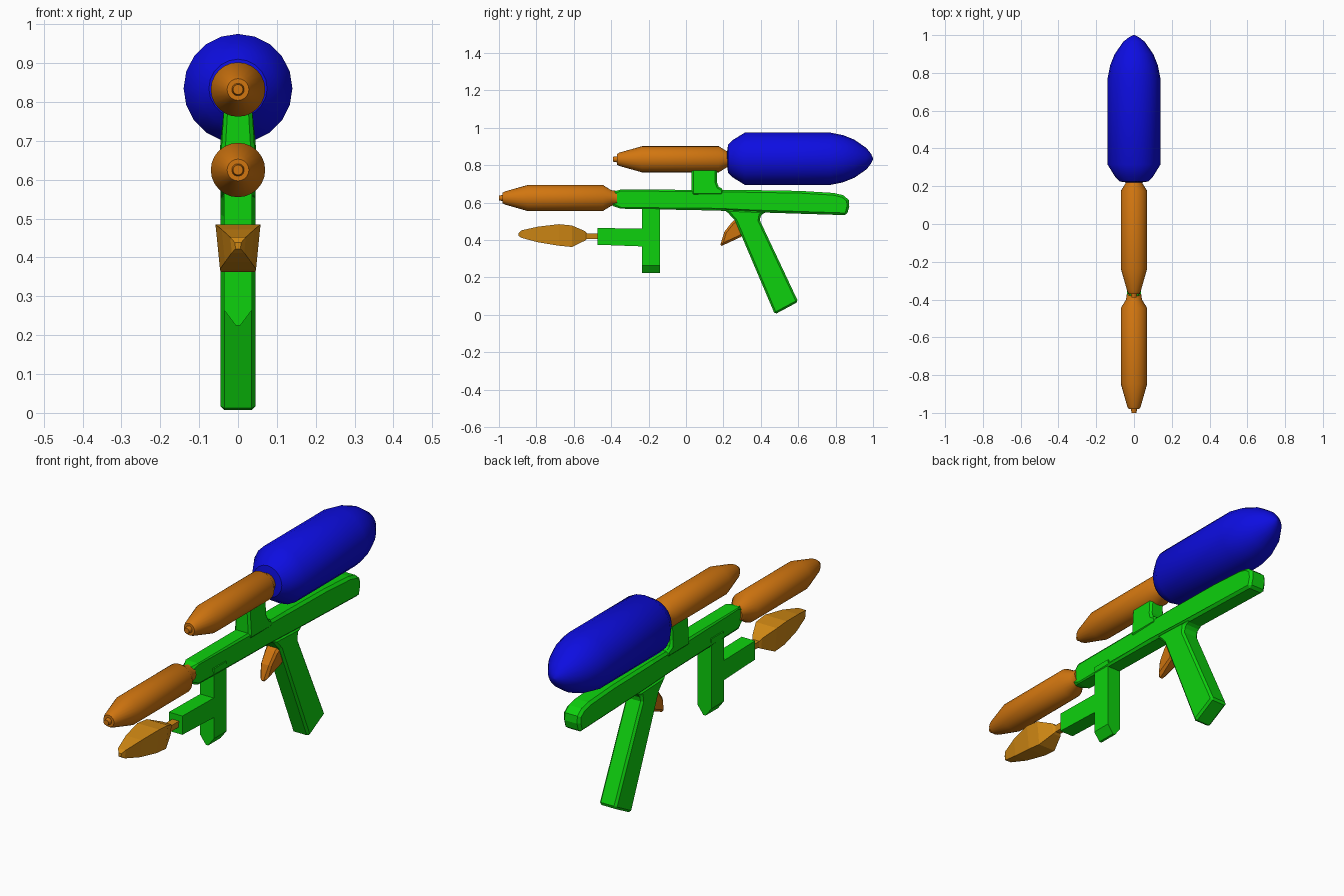
import bpy, math

if "Cube" in bpy.data.objects:
    bpy.data.objects.remove(bpy.data.objects["Cube"])


def material(name, rgb):
    m = bpy.data.materials.new(name)
    m.diffuse_color = (*rgb, 1)
    m.use_nodes = True
    m.node_tree.nodes["Principled BSDF"].inputs["Base Color"].default_value = m.diffuse_color
    return m


BLUE = material("blue", (0.004, 0.004, 0.75))
GREEN = material("green", (0.004, 0.64, 0.004))
ORANGE = material("orange", (0.64, 0.18, 0.005))
AMBER = material("amber", (0.64, 0.25, 0.007))


def make(name, verts, faces, mat, smooth=None, bevel=0):
    me = bpy.data.meshes.new(name)
    me.from_pydata(verts, [], faces)
    ob = bpy.data.objects.new(name, me)
    bpy.context.collection.objects.link(ob)
    me.materials.append(mat)
    bpy.ops.object.select_all(action='DESELECT')
    bpy.context.view_layer.objects.active = ob
    ob.select_set(True)
    bpy.ops.object.mode_set(mode='EDIT')
    bpy.ops.mesh.select_all(action='SELECT')
    bpy.ops.mesh.normals_make_consistent(inside=False)
    bpy.ops.object.mode_set(mode='OBJECT')
    if smooth:
        bpy.ops.object.shade_smooth_by_angle(angle=math.radians(smooth))
    if bevel:
        b = ob.modifiers.new("edge", 'BEVEL')
        b.width, b.segments = bevel, 1
        b.limit_method, b.angle_limit = 'ANGLE', math.radians(50)
    return ob


def loft(name, rings, mat, **kw):
    """Bridge equal-length rings and cap both ends."""
    n = len(rings[0])
    verts = [v for r in rings for v in r]
    faces = [(k * n + i, k * n + (i + 1) % n, (k + 1) * n + (i + 1) % n, (k + 1) * n + i)
             for k in range(len(rings) - 1) for i in range(n)]
    faces += [tuple(range(n)), tuple(range(len(verts) - n, len(verts)))]
    return make(name, verts, faces, mat, **kw)


def lathe(name, profile, z, sides, mat):
    """Turn (y, radius) points about a lengthwise axis."""
    rings = [[(r * math.sin(2 * math.pi * i / sides), y, z + r * math.cos(2 * math.pi * i / sides))
              for i in range(sides)] for y, r in profile]
    return loft(name, rings, mat, smooth=32)


def slab(name, pts, mat, bevel=0.01):
    """Side outline of (y, z, half width) points, thickened across x."""
    return loft(name, [[(s * w, y, z) for y, z, w in pts] for s in (-1, 1)], mat, bevel=bevel)


# Water tank
lathe("tank", [(0.22, 0.04), (0.225, 0.075), (0.25, 0.10), (0.315, 0.14), (0.77, 0.14),
               (0.84, 0.126), (0.90, 0.102), (0.965, 0.057), (0.99, 0.025), (1.0, 0.004)],
      0.835, 20, BLUE)

# Upper pump tube and lower nozzle
lathe("upper_tube", [(-0.39, 0.013), (-0.37, 0.016), (-0.37, 0.028), (-0.355, 0.036),
                     (-0.235, 0.07), (0.175, 0.07), (0.215, 0.045), (0.24, 0.04)],
      0.832, 24, ORANGE)
lathe("nozzle", [(-1.0, 0.013), (-0.98, 0.016), (-0.98, 0.028), (-0.965, 0.036),
                 (-0.845, 0.07), (-0.445, 0.07), (-0.40, 0.042), (-0.37, 0.038)],
      0.625, 24, ORANGE)

# Main body with tapered front and rounded tail
W = 0.045
slab("body", [(-0.40, 0.655, 0.022), (-0.35, 0.67, W), (0.31, 0.668, W), (0.61, 0.663, W),
              (0.79, 0.652, W), (0.84, 0.64, W), (0.87, 0.615, W), (0.873, 0.58, W),
              (0.86, 0.533, W), (0.39, 0.548, W), (0.16, 0.558, W), (-0.35, 0.568, W),
              (-0.40, 0.585, 0.022)], GREEN, 0.012)

# Post carrying the tank
slab("tank_post", [(0.03, 0.64, W), (0.03, 0.79, 0.036), (0.165, 0.79, 0.036),
                   (0.165, 0.71, 0.042), (0.175, 0.685, W), (0.20, 0.671, W),
                   (0.20, 0.64, W)], GREEN)

# Slanted rear grip with flared top
slab("grip", [(0.20, 0.565, W), (0.225, 0.545, W), (0.262, 0.505, W), (0.475, 0.003, W),
              (0.60, 0.07, W), (0.395, 0.505, W), (0.40, 0.535, W), (0.44, 0.555, W)], GREEN)

# Front post with pointed lower end, plus its forward arm
V = 0.036
front = [(-V, 0.60), (-V, 0.265), (-0.006, 0.225), (0.006, 0.225), (V, 0.265), (V, 0.60)]
loft("front_post", [[(x, y, z) for x, z in front] for y in (-0.235, -0.14)], GREEN)
slab("front_arm", [(-0.473, 0.465, V), (-0.20, 0.46, V), (-0.20, 0.365, V),
                   (-0.473, 0.375, V)], GREEN, 0)

# Faceted lower nozzle on the arm: (y, bottom, top, half width at top)
sections = [(-0.895, 0.422, 0.438, 0.008), (-0.88, 0.412, 0.452, 0.02),
            (-0.79, 0.388, 0.472, 0.042), (-0.68, 0.370, 0.485, 0.058),
            (-0.61, 0.363, 0.478, 0.056), (-0.54, 0.397, 0.448, 0.026),
            (-0.53, 0.405, 0.436, 0.018), (-0.46, 0.405, 0.436, 0.018)]
loft("lower_nozzle", [[(-w, y, b), (w, y, b), (w * 1.25, y, t), (-w * 1.25, y, t)]
                      for y, b, t, w in [(y, b, t, w * 0.8) for y, b, t, w in sections]], AMBER)

# Trigger
slab("trigger", [(0.275, 0.52, 0.035), (0.245, 0.495, 0.035), (0.205, 0.444, 0.032),
                 (0.18, 0.364, 0.016), (0.29, 0.415, 0.034), (0.33, 0.45, 0.035)], ORANGE, 0.012)
